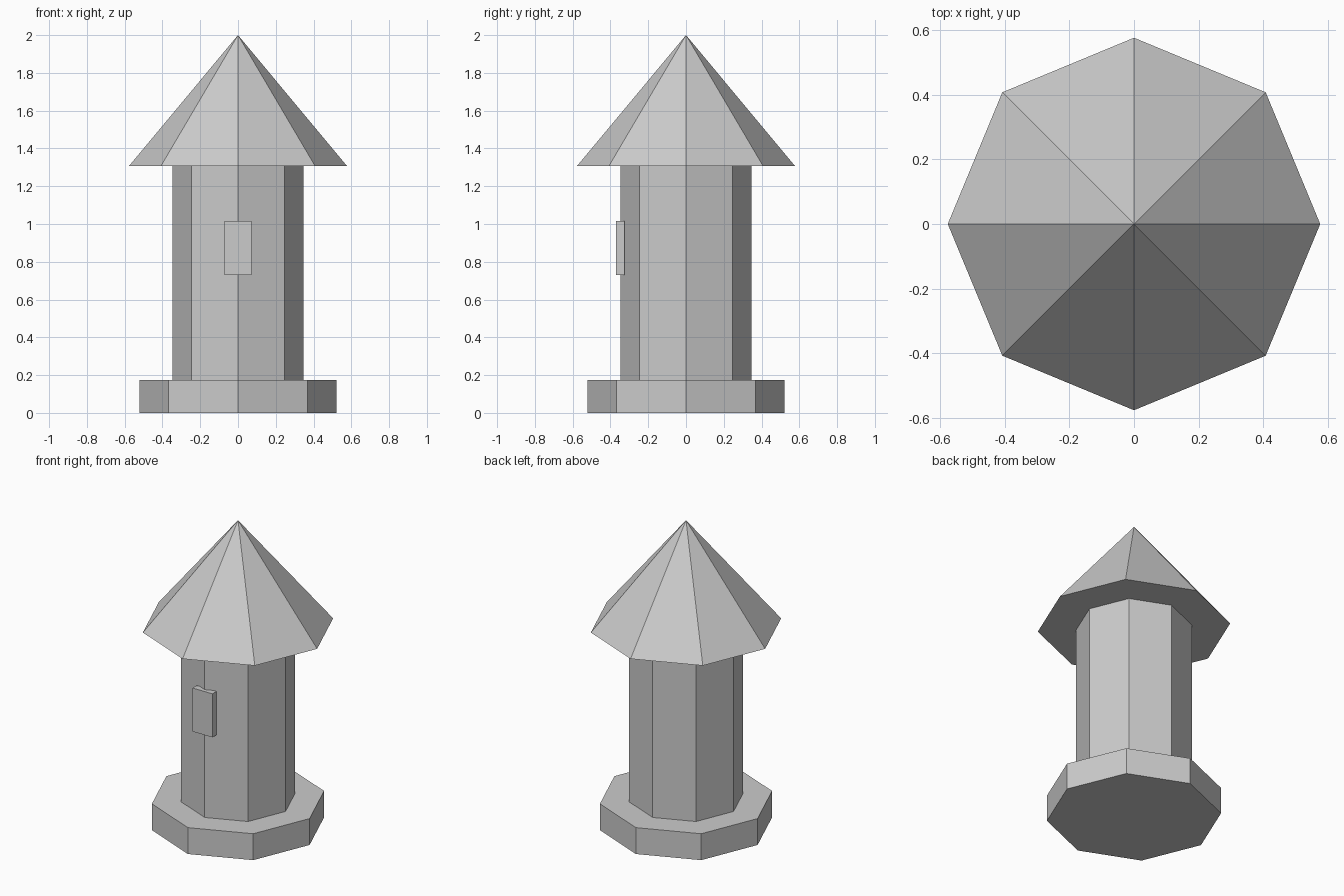
import bpy
import math

if "Cube" in bpy.data.objects:
    bpy.data.objects.remove(bpy.data.objects["Cube"])

stone = bpy.data.materials.new("light_grey")
stone.diffuse_color = (0.6, 0.6, 0.6, 1)
stone.use_nodes = True
stone.node_tree.nodes["Principled BSDF"].inputs["Base Color"].default_value = stone.diffuse_color


def finish(name):
    ob = bpy.context.object
    ob.name = name
    ob.data.materials.append(stone)
    return ob


def octagon(name, r_bottom, r_top, z0, z1):
    """Eight-sided prism or cone with a corner facing the front."""
    bpy.ops.mesh.primitive_cone_add(
        vertices=8, radius1=r_bottom, radius2=r_top, depth=z1 - z0,
        location=(0, 0, (z0 + z1) / 2))
    return finish(name)


# Tower: plinth, shaft and pointed roof
octagon("plinth", 0.522, 0.522, 0, 0.174)
octagon("shaft", 0.347, 0.347, 0.174, 1.307)
octagon("roof", 0.577, 0, 1.307, 2)

# Window block on the front corner
bpy.ops.mesh.primitive_cube_add(size=1, location=(0, -0.348, 0.873))
window = finish("window")
window.scale = (0.144, 0.043, 0.287)
